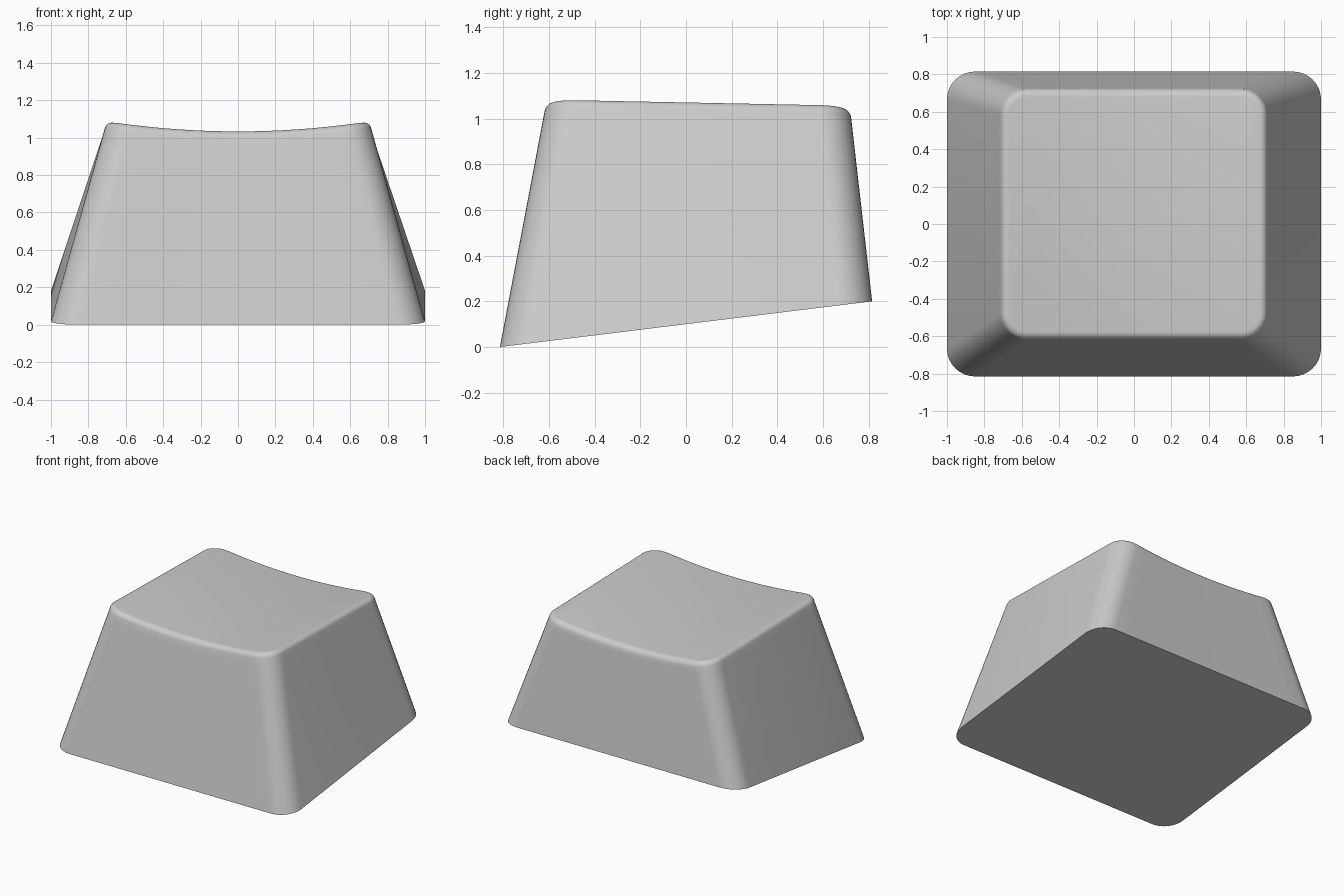
import bpy
import bmesh
from math import sin, cos, radians
from mathutils import Vector

if "Cube" in bpy.data.objects:
    bpy.data.objects.remove(bpy.data.objects["Cube"], do_unlink=True)

ARC, EDGE = 8, 14        # segments per corner and per long edge
FILLET, STEPS = 0.045, 6  # rounding between walls and dished top


def rounded_outline(hx, hy, cy, r):
    """Counterclockwise outline; front and back points share their x values."""
    half = []
    for i in range(ARC + 1):
        a = radians(90 * i / ARC)
        half.append((-hx + r - r * cos(a), hy - r + r * sin(a)))
    for i in range(1, EDGE):
        half.append(((hx - r) * (2 * i / EDGE - 1), hy))
    half += [(-x, y) for x, y in reversed(half[:ARC + 1])]
    front = [(x, cy - y) for x, y in half]
    back = [(x, cy + y) for x, y in reversed(half)]
    return front + back


def dish(x, y):
    """Height of the dished top: curved across, sloping gently to the back."""
    return 1.033 + 0.05 * (x / 0.68) ** 2 - 0.02 * (y + 0.55)


def base(x, y):
    """Height of the tilted underside."""
    return 0.2 * (y + 0.815) / 1.63


# Rings from the underside up to the dished top
rings = [[Vector((x, y, base(x, y)))
          for x, y in rounded_outline(1.0, 0.815, 0, 0.15)]]
for s in range(STEPS + 1):
    a = radians(15 + 75 * s / STEPS)
    inset = FILLET * (1 - cos(a))
    outline = rounded_outline(0.713 - inset, 0.672 - inset, 0.052, 0.14 - inset)
    rings.append([Vector((x, y, dish(x, y) - FILLET * (1 - sin(a))))
                  for x, y in outline])
# Support ring keeps the walls flat below the rounding
rings.insert(1, [lo.lerp(hi, 0.96) for lo, hi in zip(rings[0], rings[1])])

bm = bmesh.new()
loops = [[bm.verts.new(p) for p in ring] for ring in rings]
n = len(loops[0])
for lo, hi in zip(loops, loops[1:]):
    for i in range(n):
        j = (i + 1) % n
        bm.faces.new((lo[i], lo[j], hi[j], hi[i]))
# Underside, then the top in strips running front to back
bm.faces.new(loops[0][::-1])
top = loops[-1]
for i in range(n // 2 - 1):
    bm.faces.new((top[i], top[i + 1], top[n - 2 - i], top[n - 1 - i]))

mesh = bpy.data.meshes.new("keycap")
bm.to_mesh(mesh)
bm.free()
keycap = bpy.data.objects.new("keycap", mesh)
bpy.context.collection.objects.link(keycap)

# Plain grey plastic
grey = bpy.data.materials.new("light_grey")
grey.use_nodes = True
colour = (0.6, 0.6, 0.6, 1)
grey.diffuse_color = colour
grey.node_tree.nodes["Principled BSDF"].inputs["Base Color"].default_value = colour
mesh.materials.append(grey)

bpy.ops.object.select_all(action='DESELECT')
keycap.select_set(True)
bpy.context.view_layer.objects.active = keycap
bpy.ops.object.shade_smooth_by_angle(angle=radians(35))
